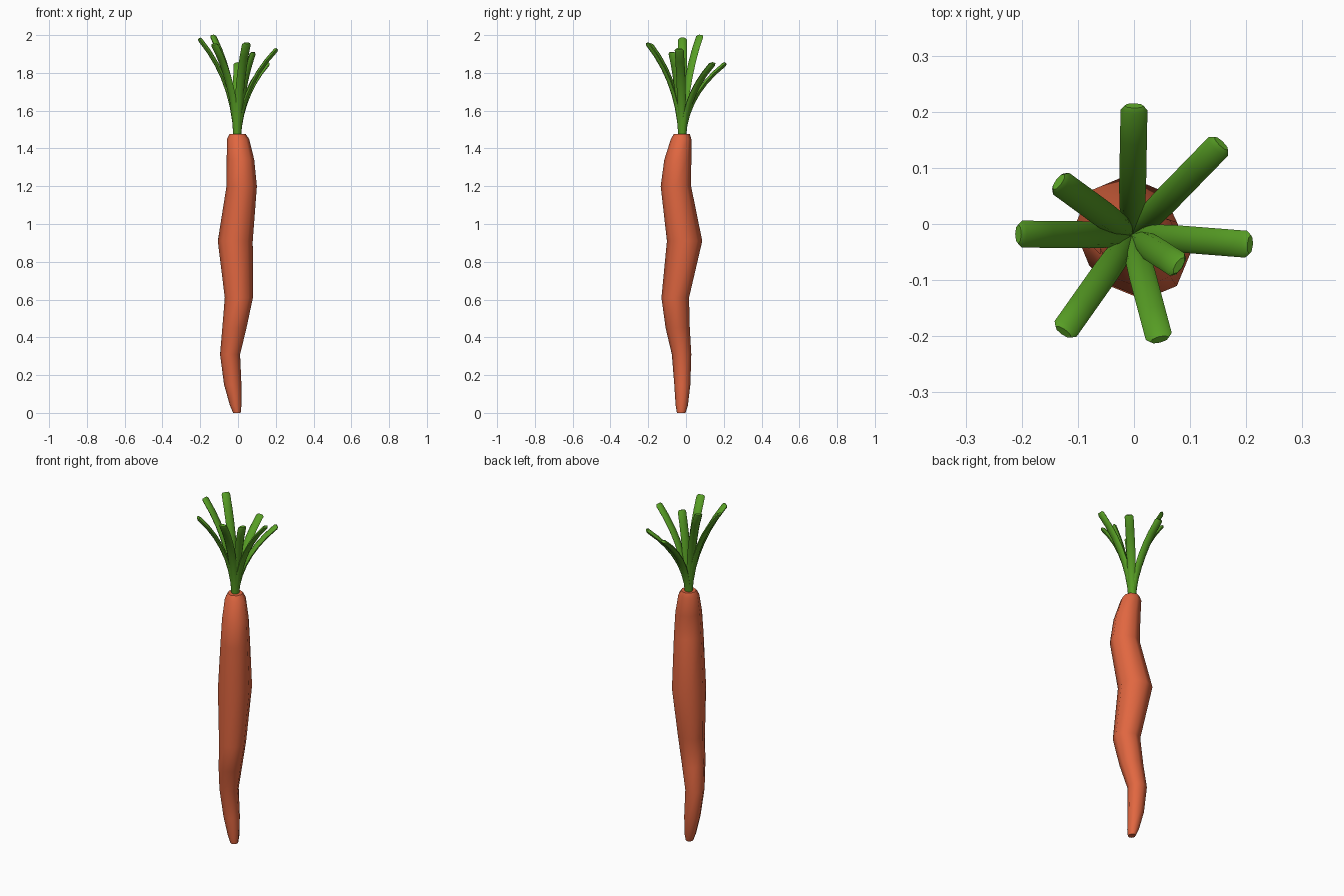
import bpy, math
from mathutils import Vector

if "Cube" in bpy.data.objects:
    bpy.data.objects.remove(bpy.data.objects["Cube"])


def material(name, rgb):
    m = bpy.data.materials.new(name)
    m.diffuse_color = (*rgb, 1)
    m.use_nodes = True
    m.node_tree.nodes["Principled BSDF"].inputs["Base Color"].default_value = m.diffuse_color
    return m


orange = material("carrot orange", (0.75, 0.135, 0.052))
green = material("leaf green", (0.095, 0.34, 0.018))


def loft(name, rings, mat, angle):
    """Skin a list of equal-sized point rings and cap both ends."""
    n = len(rings[0])
    verts = [p for r in rings for p in r]
    faces = [tuple(reversed(range(n))), tuple(range(len(verts) - n, len(verts)))]
    for k in range(len(rings) - 1):
        for i in range(n):
            j = (i + 1) % n
            faces.append((k*n + i, k*n + j, (k+1)*n + j, (k+1)*n + i))
    me = bpy.data.meshes.new(name)
    me.from_pydata(verts, [], faces)
    me.materials.append(mat)
    ob = bpy.data.objects.new(name, me)
    bpy.context.collection.objects.link(ob)
    bpy.ops.object.select_all(action='DESELECT')
    ob.select_set(True)
    bpy.context.view_layer.objects.active = ob
    bpy.ops.object.shade_smooth_by_angle(angle=math.radians(angle))
    return ob


def ellipse(c, u, v, a, b, n):
    return [c + u * a * math.cos(2*math.pi*i/n) + v * b * math.sin(2*math.pi*i/n)
            for i in range(n)]


X, Y = Vector((1, 0, 0)), Vector((0, 1, 0))

# Crooked root: z, then left/right and front/back extents of each ring
root = [(0.0, -0.026, 0.014, -0.048, -0.003), (0.04, -0.043, 0.018, -0.055, 0.010),
        (0.15, -0.074, 0.018, -0.062, 0.023), (0.31, -0.095, 0.011, -0.075, 0.028),
        (0.45, -0.083, 0.045, -0.108, 0.020), (0.61, -0.070, 0.079, -0.130, 0.016),
        (0.91, -0.107, 0.078, -0.101, 0.086), (1.20, -0.061, 0.100, -0.134, 0.027),
        (1.34, -0.060, 0.086, -0.115, 0.028), (1.45, -0.058, 0.059, -0.080, 0.028),
        (1.477, -0.044, 0.040, -0.064, 0.020)]
loft("carrot_root",
     [ellipse(Vector(((l + r)/2, (f + b)/2, z)), X, Y, (r - l)/2, (b - f)/2, 8)
      for z, l, r, f, b in root], orange, 50)

# Flattened stalks arching outwards from the crown
tips = [(0.0, 0.203, 1.845), (0.150, 0.138, 1.845), (0.200, -0.036, 1.92),
        (0.077, -0.072, 1.90), (0.044, -0.20, 1.95), (-0.122, -0.187, 1.945),
        (-0.20, -0.018, 1.975), (-0.130, 0.072, 1.99)]
for k, t in enumerate(tips):
    tip = Vector(t)
    crown = Vector((-0.004, -0.020, 1.46))
    out = Vector((tip.x - crown.x, tip.y - crown.y, 0)).normalized()
    side = Vector((0, 0, 1)).cross(out)
    base = crown + out * 0.008
    ctrl = base + out * 0.012
    ctrl.z = base.z + (tip.z - base.z) * 0.58
    rings = []
    for s in range(8):
        q = s / 7
        c = base*(1-q)**2 + ctrl*2*q*(1-q) + tip*q*q
        tan = ((ctrl - base)*(1-q) + (tip - ctrl)*q).normalized()
        rings.append(ellipse(c, side, tan.cross(side), 0.016 + 0.008*min(1, q*2),
                             0.012, 8))
    # small rounded end
    rings.append(ellipse(tip + tan*0.010, side, tan.cross(side), 0.017, 0.007, 8))
    loft(f"leaf_stalk_{k + 1}", rings, green, 50)
